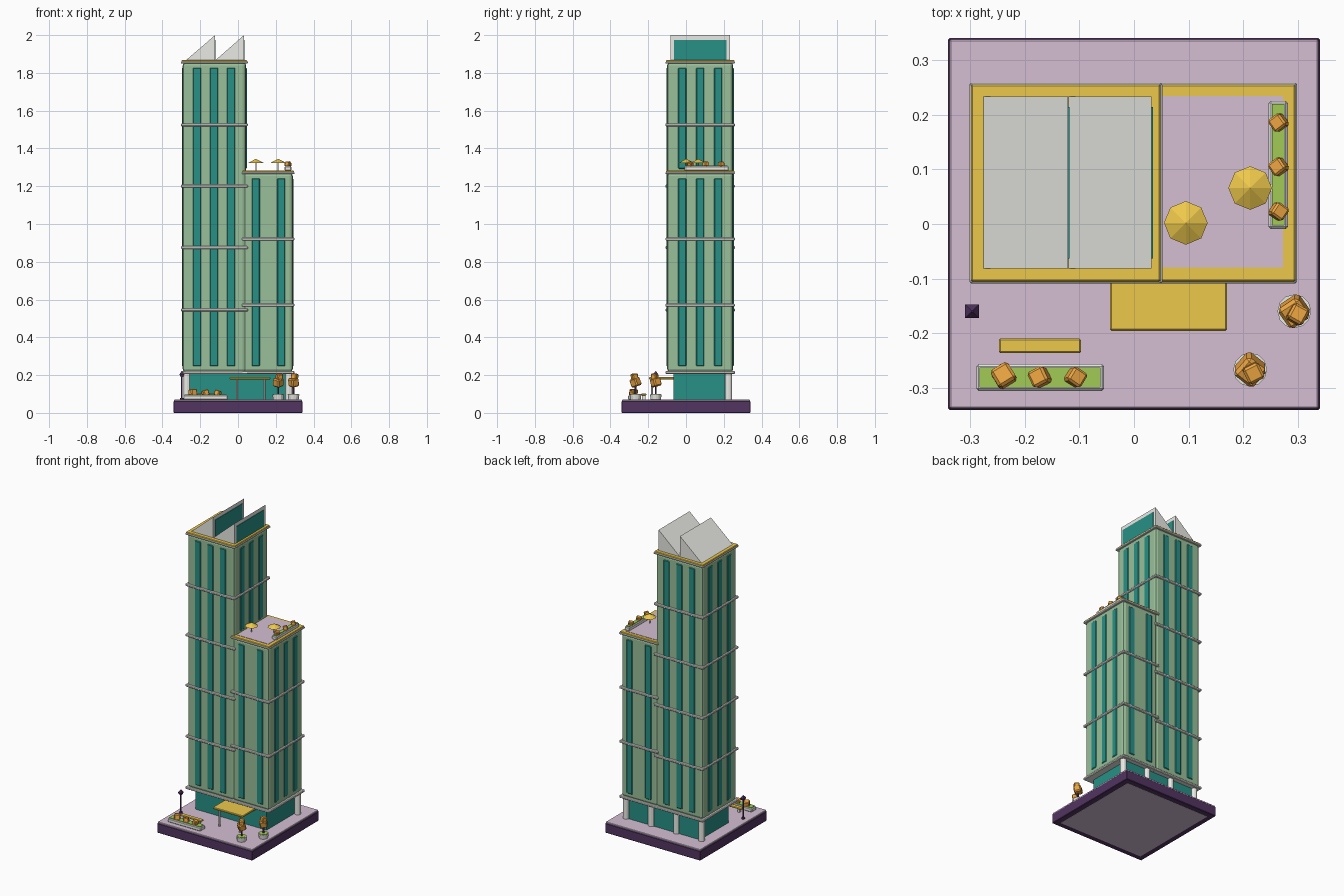
import bpy, bmesh, math, random
from mathutils import Matrix, Euler

if "Cube" in bpy.data.objects:
    bpy.data.objects.remove(bpy.data.objects["Cube"])
random.seed(4)


def mat(name, r, g, b):
    m = bpy.data.materials.new(name)
    m.diffuse_color = (r, g, b, 1)
    m.use_nodes = True
    m.node_tree.nodes["Principled BSDF"].inputs["Base Color"].default_value = m.diffuse_color
    return m


SAGE = mat("sage", .32, .52, .32)
TEAL = mat("teal", .02, .28, .24)
GOLD = mat("gold", .85, .58, .07)
PINK = mat("pink", .66, .52, .65)
PURPLE = mat("purple", .085, .035, .12)
ORANGE = mat("orange", .85, .38, .055)
LEAF = mat("leaf", .36, .60, .09)
PALE = mat("pale", .82, .82, .78)


def finish(name, bm, m=PALE):
    me = bpy.data.meshes.new(name)
    bm.normal_update()
    bm.to_mesh(me)
    bm.free()
    ob = bpy.data.objects.new(name, me)
    bpy.context.collection.objects.link(ob)
    me.materials.append(m)
    return ob


def box(name, x, y, z, m=PALE, bevel=0.0, rot=(0, 0, 0), seg=1):
    """Box from (min, max) ranges, turned about its centre."""
    bm = bmesh.new()
    bmesh.ops.create_cube(bm, size=1)
    bm.transform(Matrix.Diagonal((x[1] - x[0], y[1] - y[0], z[1] - z[0], 1)))
    if bevel:
        bmesh.ops.bevel(bm, geom=bm.edges[:], offset=bevel, segments=seg, affect='EDGES', profile=.5)
    c = [(a[0] + a[1]) / 2 for a in (x, y, z)]
    bm.transform(Matrix.Translation(c) @ Euler(rot).to_matrix().to_4x4())
    return finish(name, bm, m)


def cone(name, x, y, z, r1, r2, n=8, m=PALE, turn=0):
    bm = bmesh.new()
    bmesh.ops.create_cone(bm, cap_ends=True, segments=n, radius1=r1, radius2=r2, depth=z[1] - z[0])
    bm.transform(Matrix.Translation((x, y, (z[0] + z[1]) / 2)) @ Matrix.Rotation(turn, 4, 'Z'))
    return finish(name, bm, m)


def shrub(name, x, y, z, s):
    h = s / 2
    rot = [random.uniform(-.3, .3), random.uniform(-.3, .3), random.uniform(.3, 1.2)]
    box(name, (x - h, x + h), (y - h, y + h), (z - h, z + h), ORANGE, s * .14, rot)


def planter(name, x, y, z, shrubs):
    box(name, x, y, (z, z + .024), PALE, .004)
    box(name + "_grass", (x[0] + .006, x[1] - .006), (y[0] + .006, y[1] - .006), (z + .01, z + .028), LEAF)
    for sx, sy, s in shrubs:
        shrub(name + "_shrub", sx, sy, z + .024 + s * .35, s)


# ground slab
box("base", (-.341, .341), (-.341, .341), (0, .062), PURPLE, .003)
box("paving", (-.338, .338), (-.338, .338), (.055, .07), PINK, .002)
box("base_underside", (-.305, .305), (-.305, .305), (-.0005, .01), PINK)

# glass lobby and rear columns
box("lobby", (-.258, .252), (-.067, .226), (.07, .215), TEAL)
for i in range(4):
    cone("rear_column", -.27 + .18 * i, .225, (.07, .215), .019, .019, 12)

Y0, Y1 = -.10, .25


def tower(name, x0, x1, top, strips, bands, right_from, left):
    box(name, (x0, x1), (Y0, Y1), (.215, top), SAGE, .018, seg=2)
    z = (.245, top - .028)
    p, d, w, b = .004, .012, .0235, .006
    # window strips on front, back and sides
    for sx in strips:
        xr = (sx - w, sx + w)
        box(name + "_front_window", xr, (Y0 - p, Y0 + d), z, TEAL, b)
        box(name + "_back_window", xr, (Y1 - d, Y1 + p), z, TEAL, b)
    for sy in (-.02, .075, .17):
        yr = (sy - w, sy + w)
        box(name + "_right_window", (x1 - d, x1 + p), yr, (right_from, z[1]), TEAL, b)
        if left:
            box(name + "_left_window", (x0 - p, x0 + d), yr, z, TEAL, b)
    # floor bands, bottom slab and gold cornice
    e = .009
    for h in bands:
        box(name + "_band", (x0 - e, x1 + e), (Y0 - e, Y1 + e), (h - .008, h + .008), PALE, .004)
    box(name + "_cornice_edge", (x0 - e, x1 + e), (Y0 - e, Y1 + e), (top - .008, top + .003), PALE, .003)
    e = .006
    box(name + "_cornice", (x0 - e, x1 + e), (Y0 - e, Y1 + e), (top - .004, top + .010), GOLD, .003)


tower("tall_tower", -.293, .043, 1.857, (-.217, -.127, -.037),
      (.213, .545, .875, 1.20, 1.525), 1.29, True)
tower("low_tower", .030, .290, 1.272, (.095, .228), (.214, .57, .92), .245, False)

# sloped roof wedges with glazed upright faces
for x0, x1 in ((-.277, -.121), (-.121, .032)):
    bm = bmesh.new()
    f = bm.faces.new([bm.verts.new(v) for v in ((x0, -.082, 1.866), (x1, -.082, 1.866), (x1, -.082, 2.0))])
    ext = bmesh.ops.extrude_face_region(bm, geom=[f])
    bmesh.ops.translate(bm, vec=(0, .316, 0), verts=[v for v in ext['geom'] if isinstance(v, bmesh.types.BMVert)])
    bmesh.ops.recalc_face_normals(bm, faces=bm.faces[:])
    finish("roof_wedge", bm)
    box("roof_glazing", (x1 - .004, x1 + .003), (-.063, .215), (1.868, 1.975), TEAL)

# roof terrace
box("terrace_deck", (.049, .273), (-.08, .235), (1.27, 1.284), PINK)
for px, py in ((.095, .002), (.213, .066)):
    cone("parasol_pole", px, py, (1.28, 1.335), .003, .003, 6)
    cone("parasol", px, py, (1.324, 1.345), .04, 0, 8, GOLD)
planter("terrace_planter", (.247, .282), (-.009, .226), 1.282,
        [(.265, .186, .027), (.265, .105, .027), (.265, .023, .027)])

# entrance canopy
box("canopy", (-.044, .171), (-.196, -.06), (.177, .189), GOLD, .003)
for px in (-.005, .14):
    cone("canopy_post", px, -.18, (.07, .18), .006, .006, 8)

# bench and street planter
box("bench_seat", (-.248, -.097), (-.237, -.21), (.092, .102), GOLD, .003)
for bx in (-.225, -.12):
    box("bench_leg", (bx - .006, bx + .006), (-.232, -.215), (.07, .093))
planter("street_planter", (-.289, -.055), (-.306, -.257), .07,
        [(-.239, -.278, .037), (-.173, -.281, .032), (-.107, -.281, .03)])

# street lamp
cone("lamp_foot", -.297, -.16, (.07, .08), .011, .008, 8, PURPLE)
cone("lamp_pole", -.297, -.16, (.07, .20), .004, .004, 8, PURPLE)
cone("lamp_head", -.297, -.16, (.19, .205), .010, .018, 4, PURPLE, math.pi / 4)
cone("lamp_cap", -.297, -.16, (.205, .222), .018, .002, 4, PURPLE, math.pi / 4)

# potted trees
for tx, ty in ((.294, -.160), (.213, -.267)):
    cone("tree_pot", tx, ty, (.07, .098), .027, .031, 12)
    cone("tree_soil", tx, ty, (.09, .100), .026, .026, 12, LEAF)
    cone("tree_trunk", tx, ty, (.095, .15), .005, .005, 6, PURPLE)
    shrub("tree_crown", tx, ty, .162, .045)
    shrub("tree_top", tx + .006, ty - .006, .192, .032)
